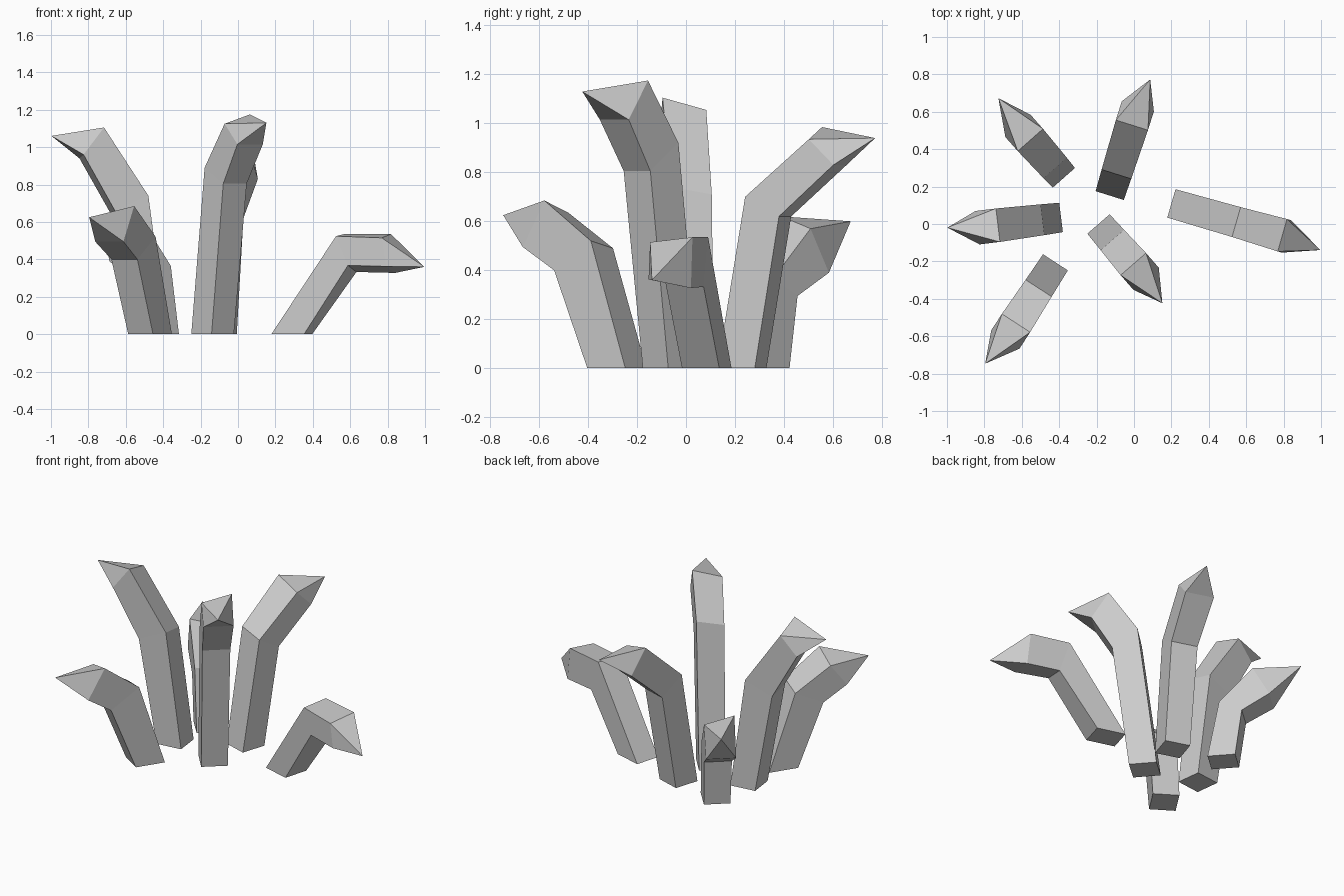
import bpy, math
from mathutils import Vector

if "Cube" in bpy.data.objects:
    bpy.data.objects.remove(bpy.data.objects["Cube"])


# One bent shard: square rings at the foot, bend and shoulder, then a point.
# side is a profile of (distance out, height) pairs:
# foot depth, bend upper, bend lower, shoulder upper, shoulder lower, tip
def shard(name, x, y, heading, foot, bend_up, bend_low, sh_up, sh_low, tip,
          slant_up=0.05, slant_low=0.0):
    a = math.radians(heading)
    out = Vector((math.cos(a), math.sin(a), 0))
    left = Vector((-math.sin(a), math.cos(a), 0))

    def point(rz, lateral, lift=0.0):
        return Vector((x, y, 0)) + out * rz[0] + left * lateral + Vector((0, 0, rz[1] + lift))

    verts = []
    rings = [((0, 0), (foot, 0), 0.079, 0, 0),
             (bend_up, bend_low, 0.083, slant_up * 0.6, slant_low),
             (sh_up, sh_low, 0.09, slant_up, slant_low)]
    for upper, lower, w, su, sl in rings:
        verts += [point(upper, w, su / 2), point(upper, -w, -su / 2),
                  point(lower, -w, -sl / 2), point(lower, w, sl / 2)]
    verts.append(point(tip, -0.02))

    faces = [(0, 1, 2, 3)]
    for i in range(4):
        j = (i + 1) % 4
        for b in (0, 4):
            faces.append((b + i, b + 4 + i, b + 4 + j, b + j))
        faces.append((8 + i, 12, 8 + j))
    mesh = bpy.data.meshes.new(name)
    mesh.from_pydata(verts, [], faces)
    mesh.update()
    bpy.context.collection.objects.link(bpy.data.objects.new(name, mesh))


# Six shards leaning outwards from the middle
shard("back_left_shard", -0.375, 0.247, 131.5, 0.165,
      (0.07, 0.38), (0.205, 0.295), (0.27, 0.595), (0.37, 0.39), (0.551, 0.60))
shard("left_shard", -0.39, 0.035, 187, 0.165,
      (0.10, 0.725), (0.28, 0.65), (0.34, 1.08), (0.45, 0.95), (0.61, 1.06), 0.05, 0.02)
shard("front_left_shard", -0.42, -0.205, 237, 0.185,
      (0.165, 0.505), (0.344, 0.40), (0.387, 0.66), (0.492, 0.495), (0.659, 0.625))
shard("back_shard", -0.13, 0.152, 72.5, 0.16,
      (0.12, 0.715), (0.265, 0.62), (0.395, 0.96), (0.50, 0.83), (0.657, 0.94))
shard("front_shard", -0.19, 0.0, -49, 0.165,
      (0.113, 0.905), (0.265, 0.805), (0.284, 1.15), (0.388, 1.015), (0.544, 1.13))
shard("right_shard", 0.20, 0.11, -16, 0.182,
      (0.361, 0.53), (0.427, 0.35), (0.617, 0.525), (0.64, 0.345), (0.834, 0.36), 0.02, -0.035)
